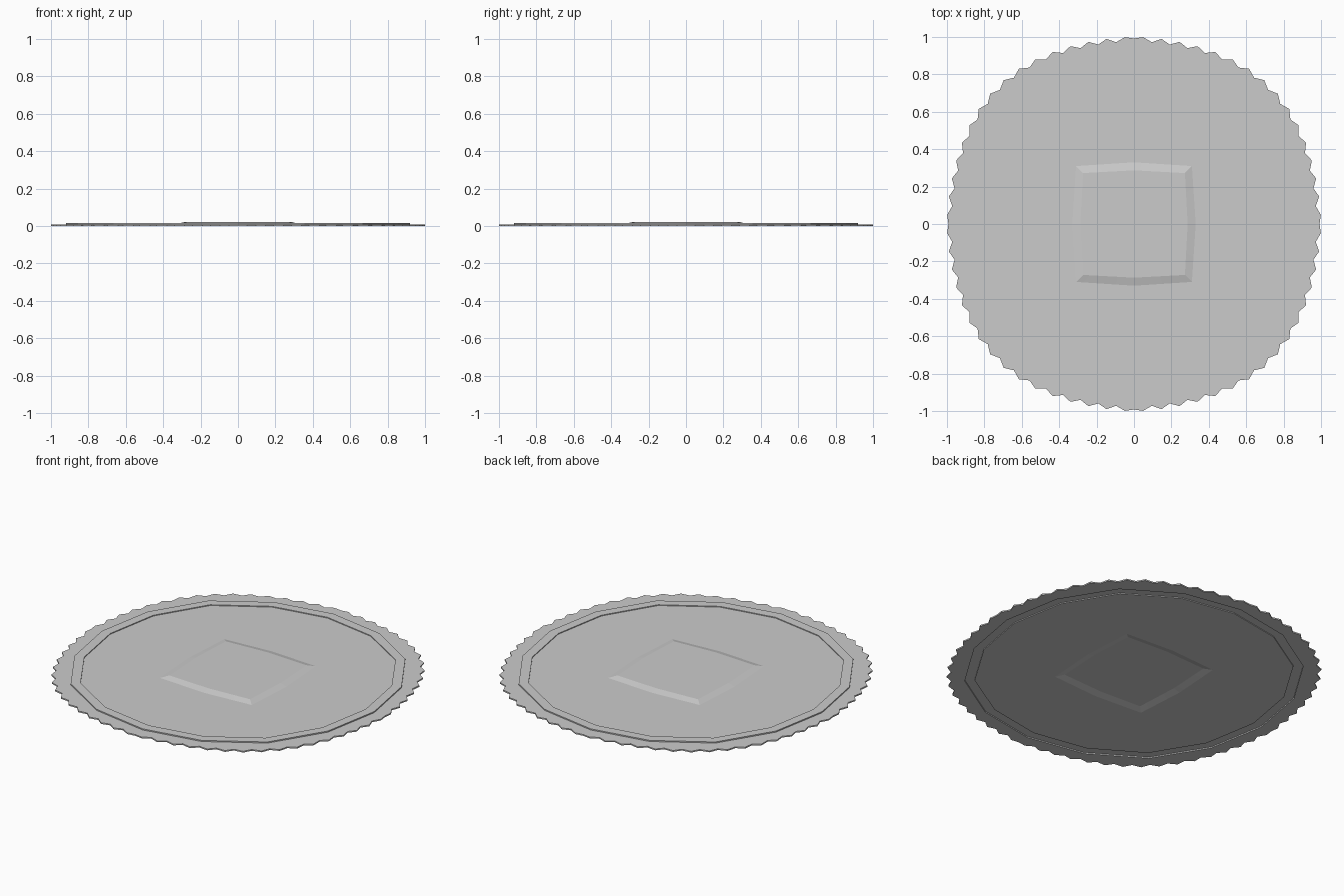
import bpy, bmesh
from math import sin, cos, pi

if "Cube" in bpy.data.objects:
    bpy.data.objects.remove(bpy.data.objects["Cube"])

N = 128          # two points (peak and valley) per tooth, 64 teeth
T = 0.008        # sheet thickness


def polygon_ring(sides, r_axis, r_diag):
    """N points along a polygon whose corners swell towards the diagonals."""
    def corner(k):
        a = 2 * pi * k / sides
        r = r_axis + (r_diag - r_axis) * abs(sin(2 * a)) ** 3
        return r * cos(a), r * sin(a)
    step = N // sides
    pts = []
    for i in range(N):
        (x0, y0), (x1, y1) = corner(i // step), corner(i // step + 1)
        t = (i % step) / step
        pts.append((x0 + (x1 - x0) * t, y0 + (y1 - y0) * t))
    return pts


def tooth_ring():
    """Crimped outer edge, slightly fuller on the diagonals."""
    pts = []
    for i in range(N):
        a = 2 * pi * i / N
        r = 1.0 + 0.038 * abs(sin(2 * a)) ** 3
        if i % 2 == 0:
            r -= 0.008 if i % (N // 4) == 0 else 0.024
        pts.append((r * cos(a), r * sin(a)))
    return pts


rim = tooth_ring()
ridge_out = polygon_ring(16, 0.92, 0.94)
ridge_in = polygon_ring(16, 0.863, 0.885)
pad_base = polygon_ring(8, 0.33, 0.438)
pad_top = polygon_ring(8, 0.287, 0.385)

# rings of the top surface from rim to centre: rim, ridge, floor, centre pad
levels = [(rim, 0.008), (ridge_out, 0.008), (ridge_out, 0.015),
          (ridge_in, 0.015), (ridge_in, 0.010), (pad_base, 0.010),
          (pad_top, 0.021)]

bm = bmesh.new()


def add_ring(pts, z):
    return [bm.verts.new((x, y, z)) for x, y in pts]


def bridge(a, b):
    for i in range(N):
        j = (i + 1) % N
        bm.faces.new((a[i], a[j], b[j], b[i]))


top = [add_ring(p, z) for p, z in levels]
bottom = [add_ring(p, z - T) for p, z in levels]
chain = bottom[::-1] + top       # closed sheet, joined at the rim
for a, b in zip(chain, chain[1:]):
    bridge(a, b)
bm.faces.new(top[-1])
bm.faces.new(bottom[-1][::-1])
bmesh.ops.recalc_face_normals(bm, faces=bm.faces)

mesh = bpy.data.meshes.new("crimped_plate")
bm.to_mesh(mesh)
bm.free()
plate = bpy.data.objects.new("crimped_plate", mesh)
bpy.context.collection.objects.link(plate)
